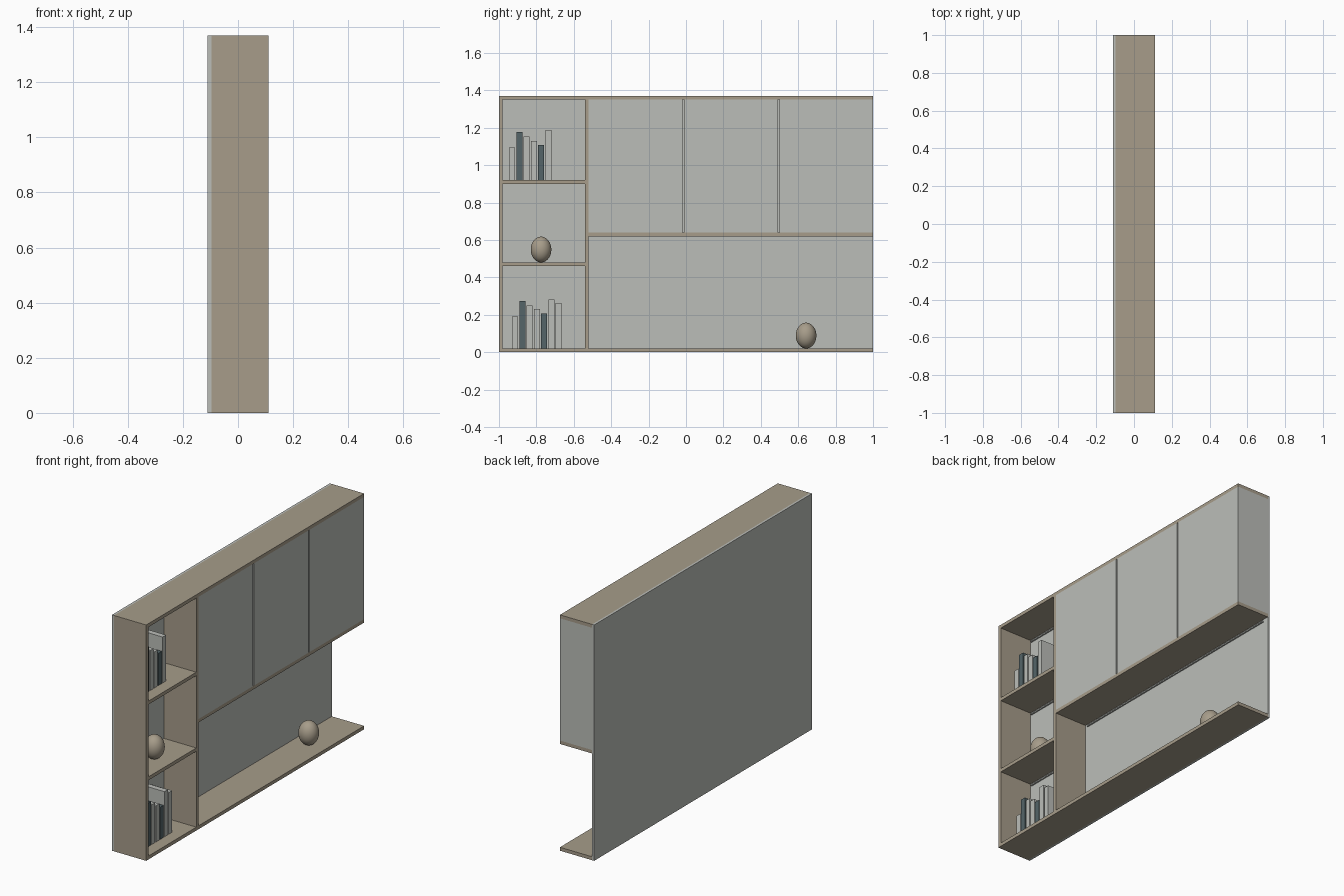
import bpy

if "Cube" in bpy.data.objects:
    bpy.data.objects.remove(bpy.data.objects["Cube"])


def material(name, rgb):
    m = bpy.data.materials.new(name)
    m.diffuse_color = (*rgb, 1)
    m.use_nodes = True
    m.node_tree.nodes["Principled BSDF"].inputs["Base Color"].default_value = m.diffuse_color
    return m


wood = material("warm wood", (0.385, 0.335, 0.255))
panel = material("pale grey", (0.50, 0.515, 0.485))
slate = material("dark slate", (0.09, 0.13, 0.14))


def box(name, x, y, z, mat):
    """Box from (min, max) ranges on each axis."""
    bpy.ops.mesh.primitive_cube_add(size=1, location=[sum(r) / 2 for r in (x, y, z)])
    ob = bpy.context.object
    ob.name = name
    ob.scale = [r[1] - r[0] for r in (x, y, z)]
    bpy.ops.object.transform_apply(location=False, rotation=False, scale=True)
    ob.data.materials.append(mat)


T = 0.02                      # board thickness
BACK, FRONT = -0.097, 0.11    # board depth range
H = 1.37
DEPTH = (BACK, FRONT)
DIV = -0.52                   # right face of the divider

# Back panel and outer boards
box("back_panel", (-0.11, BACK), (-1, 1), (0, H), panel)
box("bottom_board", DEPTH, (-1, 1), (0, T), wood)
box("left_side", DEPTH, (-1, -1 + T), (T, H - T), wood)
box("divider", DEPTH, (DIV - T, DIV), (T, H - T), wood)
box("left_top_board", DEPTH, (-1, DIV), (H - T, H), wood)
box("right_top_board", DEPTH, (DIV, 1), (H - T, H), wood)

# Shelves of the open column
for i, z in enumerate((0.46, 0.90)):
    box(f"column_shelf_{i}", DEPTH, (-1 + T, DIV - T), (z, z + T), wood)

# Wall cabinet: floor, end panel and three doors
box("cabinet_floor", DEPTH, (DIV, 1), (0.62, 0.64), wood)
box("cabinet_end", (BACK, FRONT - T), (1 - T, 1), (0.64, H - T), panel)
gap = 0.008
width = (1 - DIV - 2 * gap) / 3
for i in range(3):
    y = DIV + i * (width + gap)
    box(f"door_{i}", (FRONT - T, FRONT), (y, y + width), (0.64, H - T), panel)

# Light strips on the back panel under each shelf
for i, z in enumerate((0.45, 0.89, 1.34)):
    box(f"column_light_{i}", (BACK, BACK + 0.008), (-0.97, -0.567), (z - 0.007, z), panel)
box("wide_light", (BACK, BACK + 0.008), (-0.5, 0.965), (0.603, 0.61), panel)

# Books: first and fourth after it are dark
rows = {
    "upper": (-0.946, 0.92, (0.175, 0.257, 0.233, 0.21, 0.187, 0.267)),
    "lower": (-0.93, T, (0.17, 0.253, 0.231, 0.21, 0.186, 0.263, 0.242)),
}
for row, (y0, z0, heights) in rows.items():
    for i, h in enumerate(heights):
        y = y0 + i * 0.0388
        box(f"{row}_book_{i}", (-0.095, 0.042), (y, y + 0.032), (z0, z0 + h),
            slate if i in (1, 4) else panel)

# Egg-shaped vases
for i, (y, z) in enumerate(((-0.775, 0.48), (0.642, T))):
    bpy.ops.mesh.primitive_uv_sphere_add(segments=32, ring_count=20, radius=1,
                                         location=(0.005, y, z + 0.069))
    ob = bpy.context.object
    ob.name = f"vase_{i}"
    ob.scale = (0.055, 0.055, 0.069)
    bpy.ops.object.transform_apply(location=False, rotation=False, scale=True)
    bpy.ops.object.shade_smooth()
    ob.data.materials.append(wood)
